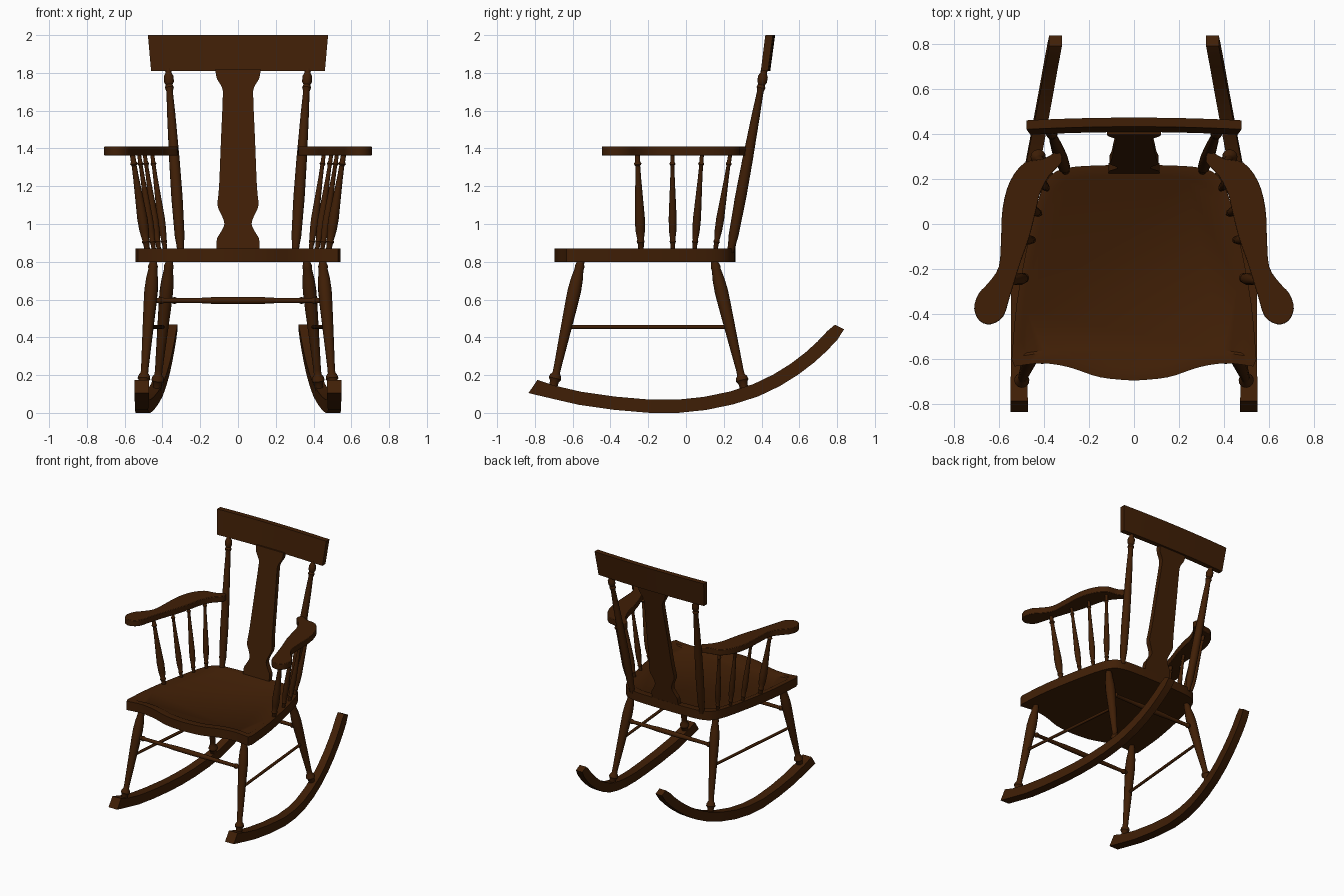
import bpy, bmesh, math
from mathutils import Vector

if "Cube" in bpy.data.objects:
    bpy.data.objects.remove(bpy.data.objects["Cube"])

wood = bpy.data.materials.new("dark walnut")
wood.use_nodes = True
wood.diffuse_color = (0.051, 0.0135, 0.0018, 1)
wood.node_tree.nodes["Principled BSDF"].inputs["Base Color"].default_value = wood.diffuse_color


def spline(pts, steps=4, closed=False):
    """Smooth curve through the points."""
    pts = [Vector(p) for p in pts]
    n = len(pts)
    get = (lambda i: pts[i % n]) if closed else (lambda i: pts[max(0, min(n - 1, i))])
    out = []
    for i in range(n if closed else n - 1):
        a, b, c, d = (get(i + k) for k in (-1, 0, 1, 2))
        for s in range(steps):
            t = s / steps
            out.append(0.5 * (2 * b + (c - a) * t + (2 * a - 5 * b + 4 * c - d) * t * t
                              + (3 * b - a - 3 * c + d) * t ** 3))
    return out if closed else out + [pts[-1]]


def loft(name, rings, mirror=False, bevel=0.0):
    """Skin a row of closed rings and cap both ends."""
    bm = bmesh.new()
    rows = [[bm.verts.new(p) for p in ring] for ring in rings]
    n = len(rows[0])
    for a, b in zip(rows, rows[1:]):
        for i in range(n):
            j = (i + 1) % n
            bm.faces.new((a[i], a[j], b[j], b[i]))
    bm.faces.new(rows[0][::-1])
    bm.faces.new(rows[-1])
    bmesh.ops.recalc_face_normals(bm, faces=bm.faces)
    mesh = bpy.data.meshes.new(name)
    bm.to_mesh(mesh)
    bm.free()
    mesh.materials.append(wood)
    ob = bpy.data.objects.new(name, mesh)
    bpy.context.collection.objects.link(ob)
    bpy.ops.object.select_all(action='DESELECT')
    ob.select_set(True)
    bpy.context.view_layer.objects.active = ob
    bpy.ops.object.shade_smooth_by_angle(angle=math.radians(35))
    if bevel:
        mod = ob.modifiers.new("soft edges", 'BEVEL')
        mod.width, mod.segments, mod.limit_method = bevel, 2, 'ANGLE'
        mod.angle_limit = math.radians(50)
    if mirror:
        ob.modifiers.new("other side", 'MIRROR')


def turned(name, start, end, profile, mirror=True, sides=14):
    """Lathe-turned rod; profile is (fraction along, radius)."""
    start, end = Vector(start), Vector(end)
    rot = (end - start).to_track_quat('Z', 'Y')
    rings = []
    for t, r in profile:
        c = start.lerp(end, t)
        rings.append([c + rot @ Vector((r * math.cos(k * math.tau / sides),
                                        r * math.sin(k * math.tau / sides), 0)) for k in range(sides)])
    loft(name, rings, mirror)


# Seat with a shallow dished top: each ring is (width scale, depth scale, height)
half = spline([(0, -0.695), (0.15, -0.68), (0.29, -0.635), (0.41, -0.618), (0.53, -0.632)])
half += spline([(0.543, -0.6), (0.52, -0.35), (0.47, -0.08), (0.42, 0.12), (0.37, 0.215),
                (0.29, 0.25), (0.15, 0.26), (0, 0.262)])
outline = half + [Vector((-p.x, p.y)) for p in half[-2:0:-1]]
loft("seat", [[(p.x * sx, -0.2 + (p.y + 0.2) * sy, z) for p in outline] for sx, sy, z in
              ((1, 1, 0.8), (1, 1, 0.87), (0.93, 0.89, 0.87), (0.9, 0.86, 0.862))])

# Scrolled arms
arm = spline([(0.335, 0.322), (0.40, 0.29), (0.485, 0.272), (0.55, 0.19), (0.583, 0.07), (0.59, -0.07),
              (0.6, -0.19), (0.645, -0.26), (0.69, -0.31), (0.709, -0.375), (0.685, -0.43), (0.635, -0.445),
              (0.58, -0.41), (0.55, -0.32), (0.507, -0.18), (0.465, -0.06), (0.435, 0.06), (0.415, 0.14),
              (0.375, 0.215), (0.32, 0.275)], 3, True)
loft("arms", [[(p.x, p.y, z) for p in arm] for z in (1.363, 1.41)], True, 0.004)

# Crest rail, gently bowed backward and flared at the top
rings = []
for i in range(13):
    u = i / 6 - 1
    bow = 0.012 * (1 - u * u)
    rings.append([(u * w, y + bow, z) for w, y, z in
                  ((0.46, 0.396, 1.81), (0.46, 0.434, 1.81), (0.477, 0.46, 2.0), (0.477, 0.42, 2.0))])
loft("crest_rail", rings)

# Shaped back splat: (height, half width)
rings = []
for z, w in spline([(0.86, 0.113), (0.92, 0.112), (0.95, 0.095), (1.0, 0.072), (1.05, 0.088), (1.1, 0.108),
                    (1.2, 0.1), (1.45, 0.09), (1.66, 0.081), (1.72, 0.084), (1.77, 0.112), (1.82, 0.12)], 3):
    y = 0.243 + (z - 0.87) * 0.181
    rings.append([(s * w, y + d, z) for s, d in ((-1, -0.018), (1, -0.018), (1, 0.018), (-1, 0.018))])
loft("back_splat", rings)

# Back posts
turned("back_posts", (0.303, 0.235, 0.85), (0.37, 0.415, 1.82),
       [(0, 0.018), (0.04, 0.02), (0.09, 0.026), (0.3, 0.03), (0.5, 0.028), (0.75, 0.022), (0.88, 0.017),
        (0.9, 0.024), (0.915, 0.018), (0.93, 0.026), (0.96, 0.026), (0.98, 0.016), (1, 0.016)])

# Arm spindles
spindle = [(0, 0.013), (0.07, 0.015), (0.09, 0.02), (0.11, 0.016), (0.2, 0.023), (0.32, 0.025), (0.48, 0.021),
           (0.75, 0.014), (0.87, 0.012), (0.89, 0.019), (0.91, 0.013), (1, 0.012)]
for n, (xb, yb, xt, yt, k) in enumerate([(0.48, -0.238, 0.56, -0.258, 1.1), (0.445, -0.07, 0.525, -0.072, 0.85),
                                         (0.418, 0.045, 0.495, 0.085, 0.85), (0.385, 0.155, 0.455, 0.235, 0.85)]):
    turned(f"arm_spindles_{n + 1}", (xb, yb, 0.86), (xt, yt, 1.375), [(t, r * k) for t, r in spindle])

# Legs, top to foot
leg = [(0, 0.018), (0.03, 0.021), (0.05, 0.026), (0.075, 0.024), (0.15, 0.032), (0.24, 0.036), (0.35, 0.034),
       (0.6, 0.027), (0.84, 0.02), (0.88, 0.02), (0.9, 0.03), (0.925, 0.034), (0.945, 0.024), (1, 0.022)]
turned("front_legs", (0.447, -0.555, 0.81), (0.502, -0.705, 0.13), leg)
turned("back_legs", (0.363, 0.148, 0.81), (0.43, 0.31, 0.12), leg)

# Stretchers
bar = [(0, 0.012), (0.04, 0.013), (0.06, 0.02), (0.08, 0.013), (0.3, 0.015), (0.35, 0.018), (0.5, 0.019)]
bar += [(1 - t, r) for t, r in bar[-2::-1]]
for name, x, y in (("front_stretcher", 0.462, -0.602), ("back_stretcher", 0.383, 0.198)):
    turned(name, (-x, y, 0.595), (x, y, 0.595), bar, False)
turned("side_stretchers", (0.475, -0.63, 0.455), (0.397, 0.23, 0.455), [(0, 0.01), (0.5, 0.011), (1, 0.01)])

# Rockers: centre line that runs straight, then bends inward and up at the back
path = spline([(0.509, -0.81, 0.14), (0.51, -0.56, 0.077), (0.508, -0.19, 0.035), (0.478, 0.1, 0.05),
               (0.43, 0.37, 0.12), (0.392, 0.575, 0.232), (0.366, 0.72, 0.352), (0.348, 0.813, 0.455)], 2)
rings = []
for i, c in enumerate(path):
    along = path[min(i + 1, len(path) - 1)] - path[max(i - 1, 0)]
    up = Vector((0, -along.z, along.y)).normalized() * 0.035
    if i == 0:
        up = Vector((0, 0.024, 0.035))
    if i == len(path) - 1:
        up = Vector((0, -0.024, 0.012))
    side = Vector((0.033 - 0.006 * c.y, 0, 0))
    rings.append([c - side - up, c + side - up, c + side + up, c - side + up])
loft("rockers", rings, True)
